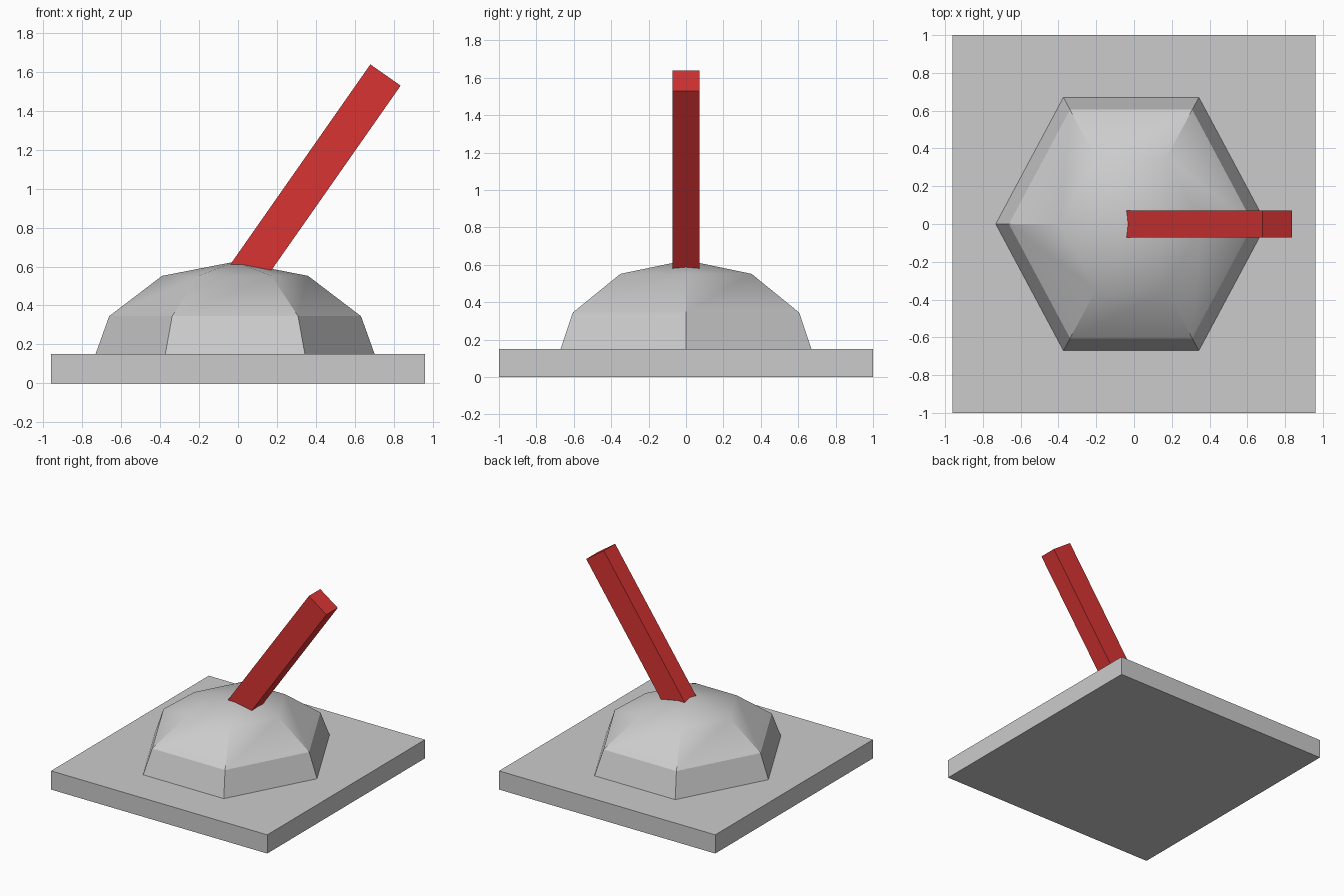
import bpy
import bmesh
from math import cos, sin, pi, radians
from mathutils import Vector

cube = bpy.data.objects.get("Cube")
if cube:
    bpy.data.objects.remove(cube, do_unlink=True)


def make_material(name, color):
    mat = bpy.data.materials.new(name)
    mat.use_nodes = True
    mat.diffuse_color = color
    mat.node_tree.nodes["Principled BSDF"].inputs["Base Color"].default_value = color
    return mat


gray = make_material("light gray", (0.6, 0.6, 0.6, 1))
red = make_material("red", (0.7, 0.034, 0.034, 1))


def make_box(name, size, location, mat, tilt=0.0):
    bpy.ops.mesh.primitive_cube_add(size=1, location=location, rotation=(0, tilt, 0))
    obj = bpy.context.object
    obj.name = name
    obj.scale = size
    bpy.ops.object.transform_apply(location=False, rotation=False, scale=True)
    obj.data.materials.append(mat)
    return obj


# Base plate
make_box("base_plate", (1.92, 2, 0.15), (0, 0, 0.075), gray)

# Six-sided dome, slightly longer front to back
SIDES = 6
profile = [(0.717, 0.15), (0.647, 0.345), (0.375, 0.552)]
bm = bmesh.new()
rings = []
for r, z in profile:
    rings.append([bm.verts.new((r * cos(2 * pi * i / SIDES),
                                1.08 * r * sin(2 * pi * i / SIDES), z))
                  for i in range(SIDES)])
apex = bm.verts.new((0, 0, 0.625))
for i in range(SIDES):
    j = (i + 1) % SIDES
    for low, high in zip(rings, rings[1:]):
        bm.faces.new((low[i], low[j], high[j], high[i]))
    bm.faces.new((rings[-1][i], rings[-1][j], apex))
bm.faces.new(rings[0][::-1])
mesh = bpy.data.meshes.new("dome")
bm.to_mesh(mesh)
bm.free()
dome = bpy.data.objects.new("dome", mesh)
dome.location.x = -0.015
mesh.materials.append(gray)
bpy.context.collection.objects.link(dome)
bpy.ops.object.select_all(action="DESELECT")
dome.select_set(True)
bpy.context.view_layer.objects.active = dome
bpy.ops.object.shade_smooth_by_angle(angle=radians(30))

# Lever, leaning to the left and sunk into the dome
tilt = radians(35)
length = 1.4
top = Vector((0.758, 0, 1.584))
center = top - Vector((sin(tilt), 0, cos(tilt))) * length / 2
make_box("lever", (0.19, 0.144, length), center, red, tilt)
